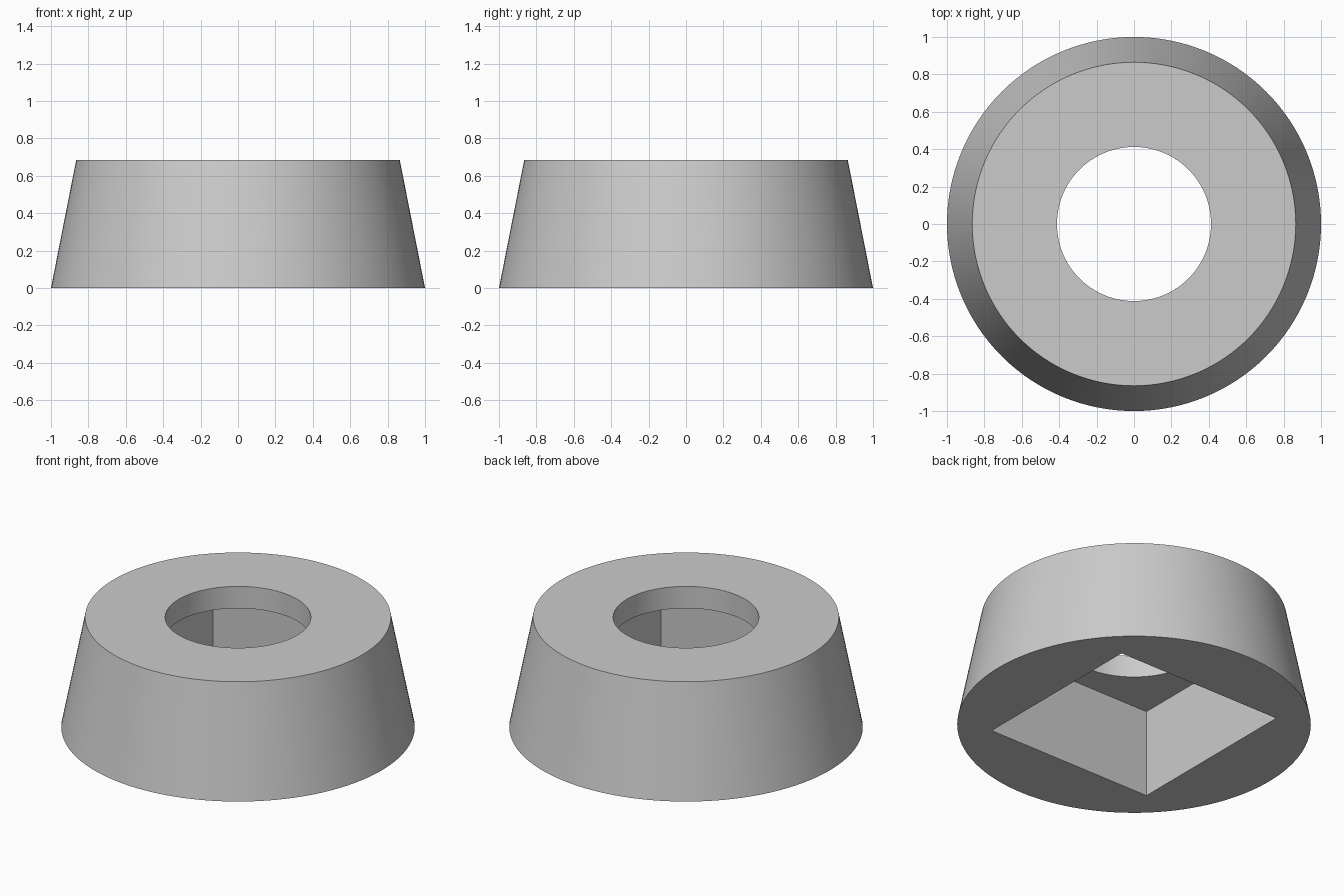
import bpy
import math

HEIGHT = 0.685
POCKET_DEPTH = 0.548
POCKET_SIDE = 1.142
HOLE_RADIUS = 0.412

if "Cube" in bpy.data.objects:
    bpy.data.objects.remove(bpy.data.objects["Cube"], do_unlink=True)

# Single grey material
grey = bpy.data.materials.new("plain grey")
grey.use_nodes = True
colour = (0.6, 0.6, 0.6, 1)
grey.diffuse_color = colour
grey.node_tree.nodes["Principled BSDF"].inputs["Base Color"].default_value = colour


def named(name):
    obj = bpy.context.object
    obj.name = name
    obj.data.materials.append(grey)
    return obj


# Tapered round body
bpy.ops.mesh.primitive_cone_add(vertices=128, radius1=1, radius2=0.865,
                                depth=HEIGHT, location=(0, 0, HEIGHT / 2))
body = named("tapered_foot")

# Square pocket, open at the bottom
bpy.ops.mesh.primitive_cube_add(size=1, location=(0, 0, 0))
pocket = named("square_pocket_cutter")
pocket.scale = (POCKET_SIDE, POCKET_SIDE, POCKET_DEPTH * 2)

# Round hole through the top into the pocket
bpy.ops.mesh.primitive_cylinder_add(vertices=96, radius=HOLE_RADIUS, depth=HEIGHT,
                                    location=(0, 0, HEIGHT))
hole = named("round_hole_cutter")

for cutter in (pocket, hole):
    cutter.hide_render = True
    cut = body.modifiers.new(cutter.name, "BOOLEAN")
    cut.operation = "DIFFERENCE"
    cut.solver = "EXACT"
    cut.object = cutter

# Apply the cuts, drop the cutters and smooth the round walls
bpy.ops.object.select_all(action="DESELECT")
body.select_set(True)
bpy.context.view_layer.objects.active = body
for cutter in (pocket, hole):
    bpy.ops.object.modifier_apply(modifier=cutter.name)
    bpy.data.objects.remove(cutter, do_unlink=True)
bpy.ops.object.shade_smooth_by_angle(angle=math.radians(30))
